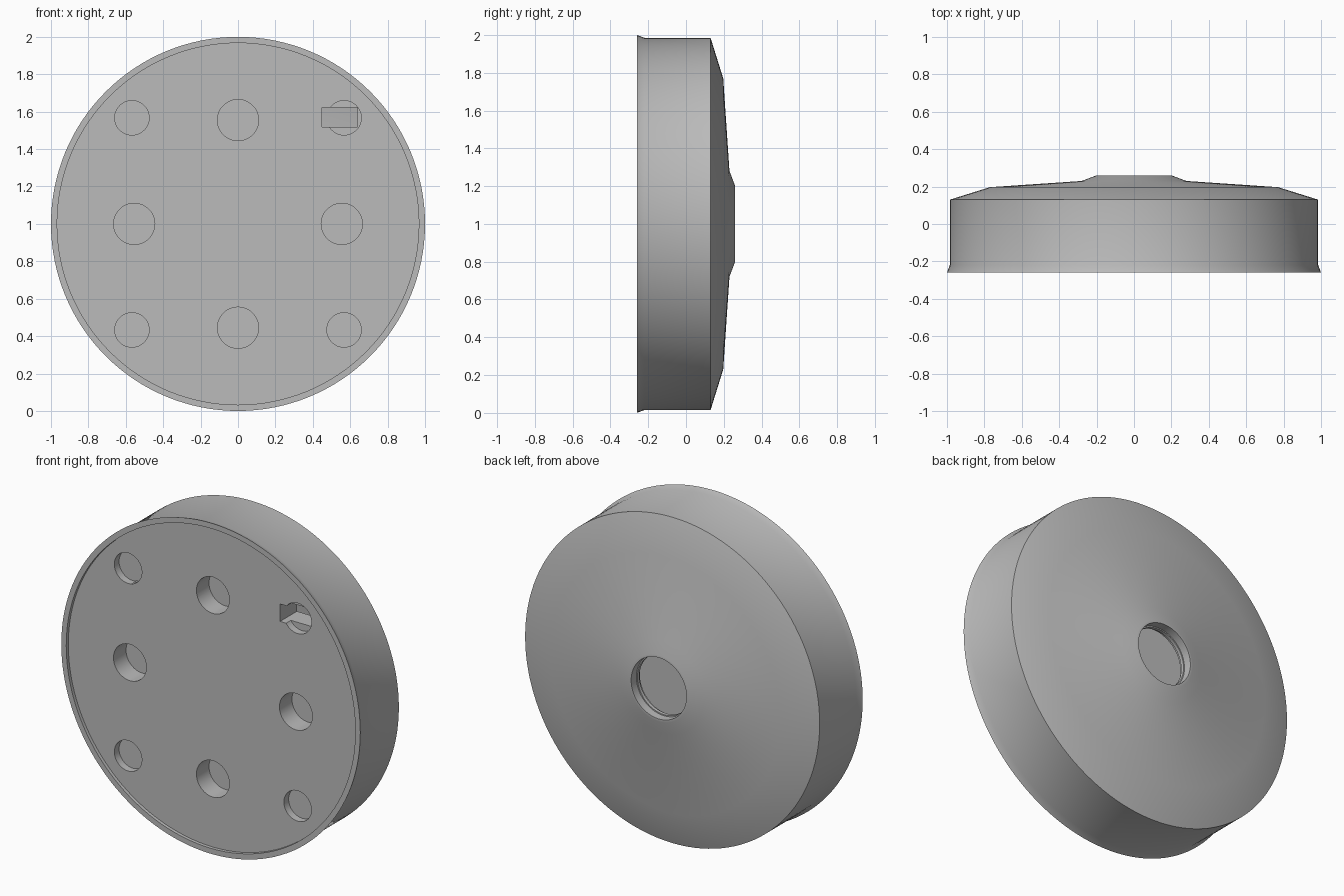
import bpy, bmesh, math
from mathutils import Matrix, Vector

cube = bpy.data.objects.get("Cube")
if cube:
    bpy.data.objects.remove(cube, do_unlink=True)

grey = bpy.data.materials.new("light_grey")
grey.use_nodes = True
colour = (0.5, 0.5, 0.5, 1)
grey.diffuse_color = colour
grey.node_tree.nodes["Principled BSDF"].inputs["Base Color"].default_value = colour


def make_object(name, bm):
    bmesh.ops.recalc_face_normals(bm, faces=bm.faces)
    mesh = bpy.data.meshes.new(name)
    bm.to_mesh(mesh)
    bm.free()
    mesh.materials.append(grey)
    obj = bpy.data.objects.new(name, mesh)
    bpy.context.collection.objects.link(obj)
    return obj


def lathe(name, profile, steps=128):
    """Turn (radius, y) points about the horizontal axis."""
    bm = bmesh.new()
    verts = [bm.verts.new((r, y, 1)) for r, y in profile]
    edges = [bm.edges.new(pair) for pair in zip(verts, verts[1:])]
    bmesh.ops.spin(bm, geom=verts + edges, cent=(0, 0, 1), axis=(0, 1, 0),
                   angle=math.tau, steps=steps, use_merge=True)
    bmesh.ops.remove_doubles(bm, verts=bm.verts, dist=0.0005)
    return make_object(name, bm)


def cut(target, cutter):
    mod = target.modifiers.new("cut", "BOOLEAN")
    mod.operation = "DIFFERENCE"
    mod.solver = "EXACT"
    mod.object = cutter
    bpy.context.view_layer.objects.active = target
    bpy.ops.object.modifier_apply(modifier=mod.name)
    bpy.data.objects.remove(cutter, do_unlink=True)


FACE = -0.24

# Hollow disc: recessed front plate, flared rim, domed back with a hub hole
body = lathe("disc_body", [
    (0, FACE), (0.967, FACE), (0.967, -0.26), (1.0, -0.26), (0.985, -0.22),
    (0.985, 0.13), (0.77, 0.197), (0.28, 0.23), (0.2, 0.26), (0.185, 0.26),
    (0.185, 0.21), (0.178, 0.21), (0.178, 0.19), (0.19, 0.19), (0.19, 0.17),
    (0.28, 0.17), (0.716, 0.15), (0.92, 0.09), (0.92, -0.08), (0, -0.08)])


def hole(x, z, radius, depth):
    bm = bmesh.new()
    start = FACE - 0.1
    place = Matrix.Translation((x, (start + FACE + depth) / 2, z)) @ Matrix.Rotation(math.pi / 2, 4, "X")
    bmesh.ops.create_cone(bm, cap_ends=True, segments=48, radius1=radius,
                          radius2=radius, depth=depth + 0.1, matrix=place)
    cut(body, make_object("hole_cutter", bm))


# Four deep holes on the axes and four shallow ones on the diagonals
for i in range(4):
    a = i * math.pi / 2
    hole(0.555 * math.cos(a), 1 + 0.555 * math.sin(a), 0.11, 0.12)
    a += math.pi / 4
    hole(0.802 * math.cos(a), 1 + 0.802 * math.sin(a), 0.092, 0.045)

# Rectangular slot through the plate
bm = bmesh.new()
bmesh.ops.create_cube(bm, size=1, matrix=Matrix.Translation((0.545, -0.2, 1.57))
                      @ Matrix.Diagonal(Vector((0.19, 0.4, 0.105, 1))))
cut(body, make_object("slot_cutter", bm))

bpy.ops.object.select_all(action="DESELECT")
body.select_set(True)
bpy.context.view_layer.objects.active = body
bpy.ops.object.shade_smooth_by_angle(angle=math.radians(30))
